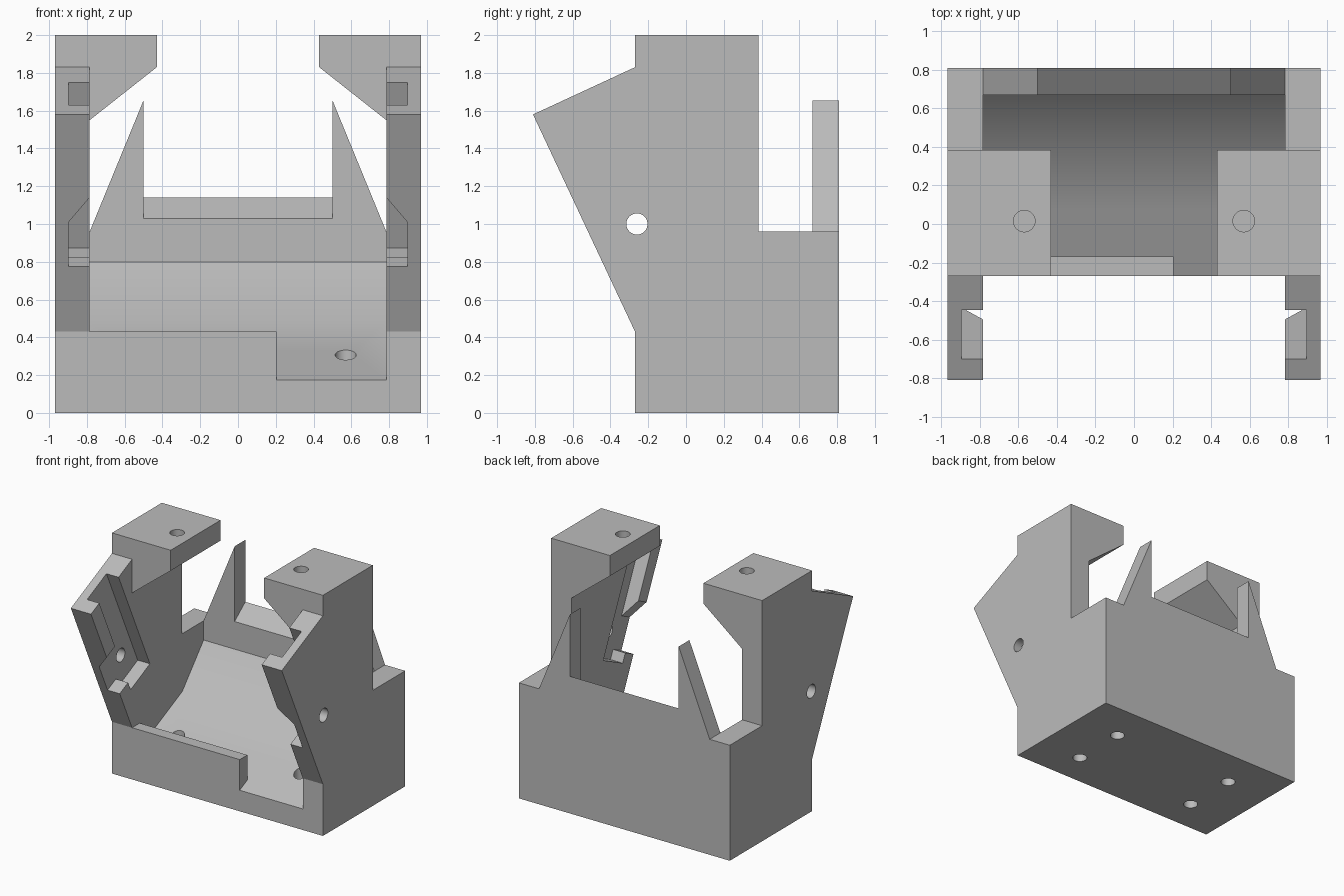
import bpy, bmesh, math
from mathutils import Matrix, Vector

old = bpy.data.objects.get("Cube")
if old:
    bpy.data.objects.remove(old, do_unlink=True)

grey = bpy.data.materials.new("plain_grey")
grey.use_nodes = True
colour = (0.5, 0.5, 0.5, 1)
grey.diffuse_color = colour
grey.node_tree.nodes["Principled BSDF"].inputs["Base Color"].default_value = colour


def finish(bm, name):
    bmesh.ops.recalc_face_normals(bm, faces=bm.faces)
    mesh = bpy.data.meshes.new(name)
    bm.to_mesh(mesh)
    bm.free()
    mesh.materials.append(grey)
    obj = bpy.data.objects.new(name, mesh)
    bpy.context.collection.objects.link(obj)
    return obj


def prism(name, axis, profile, low, high, matrix=Matrix()):
    """Extrude a flat profile along an axis from low to high."""
    place = {"x": lambda a, b, t: (t, a, b), "y": lambda a, b, t: (a, t, b)}[axis]
    bm = bmesh.new()
    face = bm.faces.new([bm.verts.new(place(a, b, low)) for a, b in profile])
    grown = bmesh.ops.extrude_face_region(bm, geom=[face])["geom"]
    moved = [v for v in grown if isinstance(v, bmesh.types.BMVert)]
    bmesh.ops.translate(bm, verts=moved, vec=place(0, 0, high - low))
    bmesh.ops.transform(bm, matrix=matrix, verts=bm.verts)
    return finish(bm, name)


def drill(name, centre, length, turn=Matrix()):
    bm = bmesh.new()
    bmesh.ops.create_cone(bm, cap_ends=True, segments=32, radius1=0.056,
                          radius2=0.056, depth=length,
                          matrix=Matrix.Translation(centre) @ turn)
    return finish(bm, name)


def combine(target, tool, operation):
    tool.hide_render = True
    mod = target.modifiers.new(tool.name, "BOOLEAN")
    mod.operation, mod.solver, mod.object = operation, "EXACT", tool
    bpy.context.view_layer.objects.active = target
    bpy.ops.object.modifier_apply(modifier=mod.name)
    bpy.data.objects.remove(tool, do_unlink=True)


IN, OUT, FRONT, BACK = 0.785, 0.97, -0.27, 0.81

# Base with a tilted floor and a steeper ramp at the back
body = prism("holder_body", "x", [(FRONT, 0), (BACK, 0), (BACK, 0.96), (0.67, 0.96),
             (0.67, 0.8), (0.39, 0.48), (FRONT, 0.175)], -0.9, 0.9)

# Front lip, and the sloped crest of the back wall
parts = [
    prism("front_lip", "x", [(FRONT, 0.1), (-0.17, 0.1), (-0.17, 0.43), (FRONT, 0.43)],
          -0.9, 0.205),
    prism("back_crest", "x", [(0.67, 0.9), (BACK, 0.9), (BACK, 1.14), (0.67, 1.03)],
          -0.5, 0.5),
]
cuts = []

# Arm frame: origin at the front tip, local z along the leaning front edge
tip = Vector((0, -0.81, 1.58))
lean = Matrix.Translation(tip) @ Matrix.Rotation(math.atan2(0.54, 1.15), 4, "X")

for s in (-1, 1):
    def flip(points):
        return [(s * a, b) for a, b in points]

    # Side wall with its leaning arm
    parts.append(prism("side_wall", "x", [(FRONT, 0), (BACK, 0), (BACK, 0.96),
                 (0.385, 0.96), (0.385, 2), (FRONT, 2), (FRONT, 1.83),
                 (-0.81, 1.58), (FRONT, 0.43)], s * IN, s * OUT))
    # Overhanging top tab
    parts.append(prism("top_tab", "y", flip([(0.43, 2), (0.9, 2), (0.9, 1.55),
                 (IN, 1.55), (0.43, 1.83)]), FRONT, 0.385))
    # Pointed fin on the back wall
    parts.append(prism("back_fin", "y", flip([(0.5, 1.655), (0.5, 0.9), (IN, 0.9),
                 (IN, 0.96)]), 0.67, BACK))

    # Pocket along the arm, and the notch through its front edge
    cuts.append(prism("pocket", "y", flip([(0.7, 0.1), (0.897, 0.1), (0.897, -0.97),
                (0.7, -0.97)]), 0.12, 0.4, lean))
    cuts.append(prism("notch", "y", flip([(IN, -0.485), (0.897, -0.63), (0.897, -0.89),
                (0.7, -0.89), (0.7, -0.485)]), -0.1, 0.2, lean))

    # Screw holes: side, top tab, floor and blind rear hole
    cuts.append(drill("side_hole", (s * 0.9, -0.26, 1.0), 0.4,
                      Matrix.Rotation(math.pi / 2, 4, "Y")))
    cuts.append(drill("tab_hole", (s * 0.57, 0.015, 2), 0.3))
    cuts.append(drill("floor_hole", (s * 0.57, 0.015, 0.2), 0.6))
    cuts.append(drill("rear_hole", (s * 0.57, 0.475, 0), 0.5))

for part in parts:
    combine(body, part, "UNION")
for cut in cuts:
    combine(body, cut, "DIFFERENCE")

# Merge the flat pieces left by the joins
bm = bmesh.new()
bm.from_mesh(body.data)
bmesh.ops.remove_doubles(bm, verts=bm.verts, dist=0.0005)
bmesh.ops.dissolve_limit(bm, angle_limit=0.01, verts=bm.verts, edges=bm.edges)
bm.to_mesh(body.data)
bm.free()

bpy.ops.object.select_all(action="DESELECT")
body.select_set(True)
bpy.context.view_layer.objects.active = body
bpy.ops.object.shade_smooth_by_angle(angle=math.radians(25))
